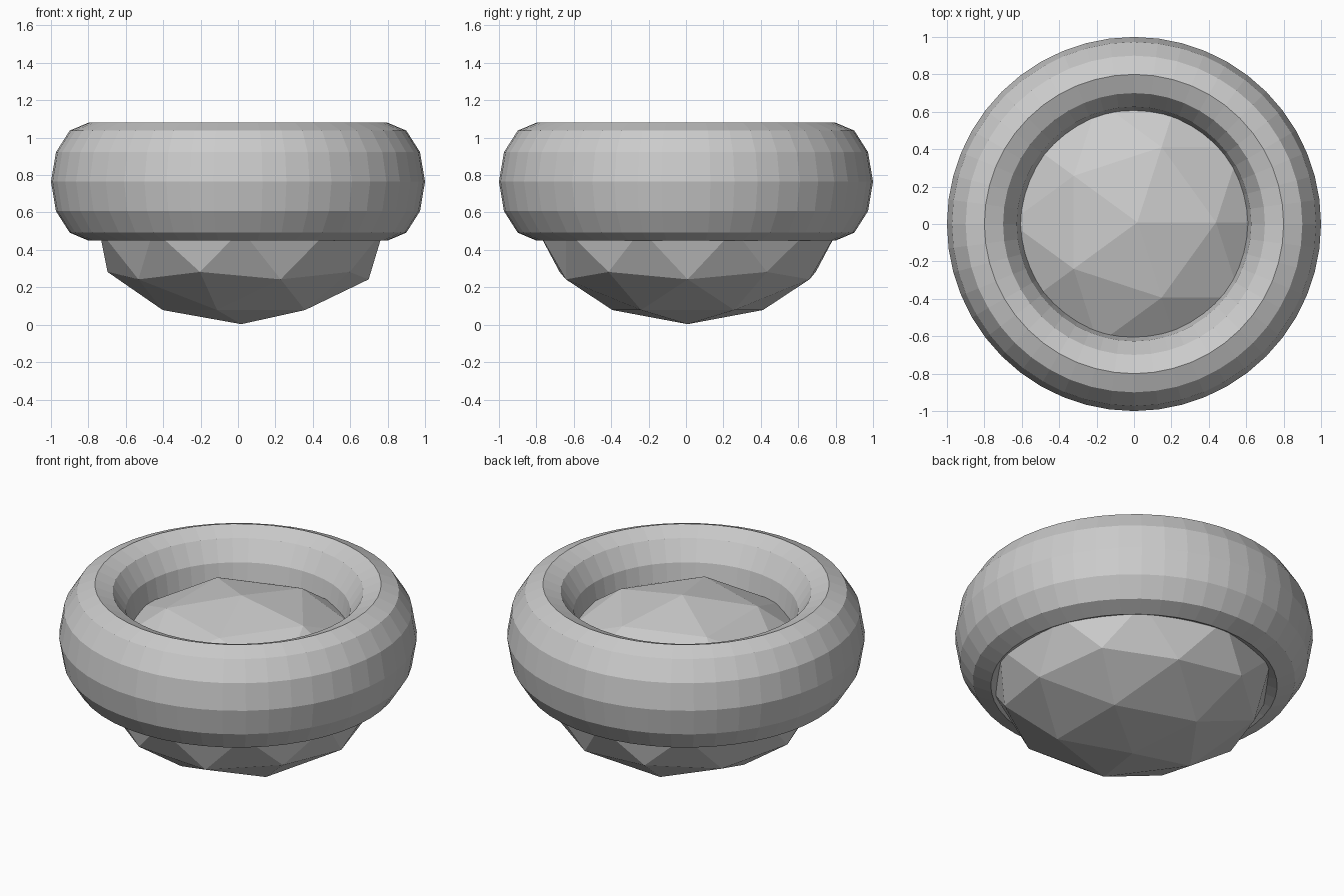
import bpy

if "Cube" in bpy.data.objects:
    bpy.data.objects.remove(bpy.data.objects["Cube"])

# Rounded ring: faceted torus stretched vertically
bpy.ops.mesh.primitive_torus_add(location=(0, 0, 0.765), major_segments=48, minor_segments=12,
                                 major_radius=0.8, minor_radius=0.2)
ring = bpy.context.object
ring.name = "ring"
ring.scale = (1, 1, 1.575)

# Faceted core: squashed low-poly ball, slightly off centre
bpy.ops.mesh.primitive_ico_sphere_add(subdivisions=2, radius=1, location=(0.018, 0.009, 0.508))
core = bpy.context.object
core.name = "faceted_core"
core.scale = (0.8, 0.805, 0.505)

# Flat shading throughout
for part in (ring, core):
    for face in part.data.polygons:
        face.use_smooth = False
